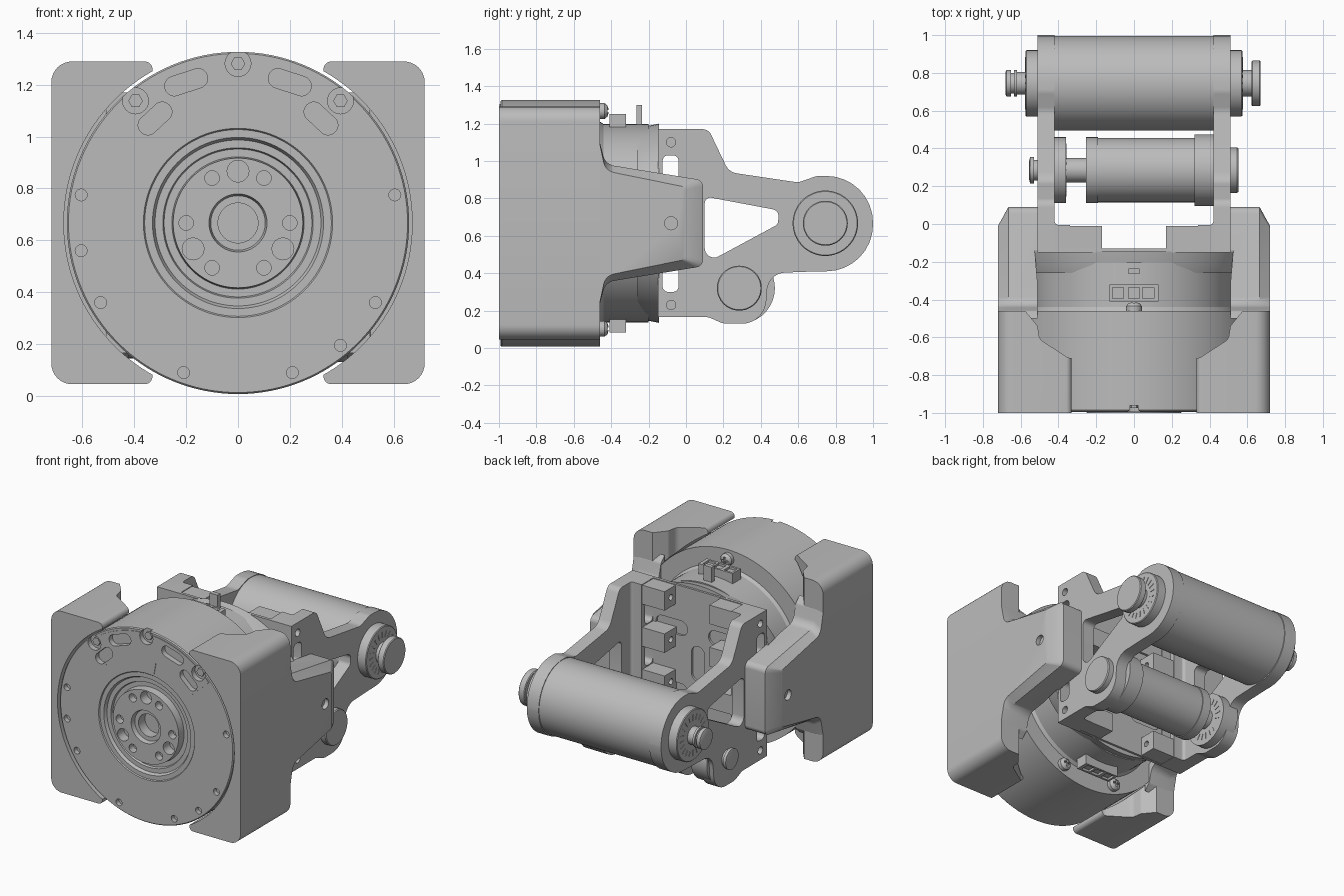
import bpy, bmesh, math
from mathutils import Vector

if "Cube" in bpy.data.objects:
    bpy.data.objects.remove(bpy.data.objects["Cube"])

grey = bpy.data.materials.new("satin grey")
grey.use_nodes = True
grey.diffuse_color = (0.5, 0.5, 0.5, 1)
grey.node_tree.nodes["Principled BSDF"].inputs["Base Color"].default_value = (0.5, 0.5, 0.5, 1)

ZC = 0.667           # height of the drum axis
UPPER = (.745, ZC)   # upper roller axis
LOWER = (.285, .32)  # lower roller axis
parts = []


def place(axis, t, a, b):
    return {"x": (t, a, b), "y": (a, t, b), "z": (a, b, t)}[axis]


def skin(name, rings):
    """Join equal rings of points into a closed solid."""
    bm = bmesh.new()
    loops = [[bm.verts.new(p) for p in ring] for ring in rings]
    n = len(loops[0])
    for low, high in zip(loops, loops[1:]):
        for i in range(n):
            j = (i + 1) % n
            bm.faces.new((low[i], low[j], high[j], high[i]))
    bm.faces.new(loops[0])
    bm.faces.new(loops[-1])
    bmesh.ops.recalc_face_normals(bm, faces=bm.faces)
    mesh = bpy.data.meshes.new(name)
    bm.to_mesh(mesh)
    bm.free()
    mesh.materials.append(grey)
    obj = bpy.data.objects.new(name, mesh)
    bpy.context.collection.objects.link(obj)
    parts.append(obj)
    return obj


def rounded(corners, steps=8):
    """Polygon from (a, b, radius) corners with true arcs."""
    out = []
    for i, (a, b, r) in enumerate(corners):
        p = Vector((a, b))
        if not r:
            out.append(p)
            continue
        u = (Vector(corners[i - 1][:2]) - p).normalized()
        v = (Vector(corners[(i + 1) % len(corners)][:2]) - p).normalized()
        half = u.angle(v) / 2
        c = p + (u + v).normalized() * r / math.sin(half)
        d0 = p + u * r / math.tan(half) - c
        d1 = p + v * r / math.tan(half) - c
        a0 = math.atan2(d0.y, d0.x)
        sweep = (math.atan2(d1.y, d1.x) - a0 + math.pi) % math.tau - math.pi
        for k in range(steps + 1):
            t = a0 + sweep * k / steps
            out.append(c + Vector((math.cos(t), math.sin(t))) * r)
    return out


def prism(name, axis, pts, lo, hi):
    return skin(name, [[place(axis, t, p[0], p[1]) for p in pts] for t in (lo, hi)])


def rect(a0, a1, b0, b1, r=0.0):
    return rounded([(a0, b0, r), (a1, b0, r), (a1, b1, r), (a0, b1, r)])


def box(name, x0, x1, y0, y1, z0, z1, r=0.0):
    return prism(name, "y", rect(x0, x1, z0, z1, r), y0, y1)


def lathe(name, axis, centre, profile, n=96, squash=1.0):
    """Turn (position, radius) points about an axis."""
    ring = [(math.cos(math.tau * i / n), math.sin(math.tau * i / n) * squash) for i in range(n)]
    return skin(name, [[place(axis, t, centre[0] + r * c, centre[1] + r * s) for c, s in ring]
                       for t, r in profile])


def rod(name, axis, centre, r, lo, hi, n=24):
    return lathe(name, axis, centre, [(lo, r), (hi, r)], n)


def slot(name, centre, length, width, angle, lo, hi):
    """Round-ended bar lying across the y axis."""
    ca, sa = math.cos(angle), math.sin(angle)
    return prism(name, "y", [(centre[0] + p.x * ca - p.y * sa, centre[1] + p.x * sa + p.y * ca) for p in
                             rect(-length / 2, length / 2, -width / 2, width / 2, width * .49)], lo, hi)


def cut(obj, *cutters):
    for cutter in cutters:
        mod = obj.modifiers.new("cut", "BOOLEAN")
        mod.operation, mod.solver, mod.object = "DIFFERENCE", "EXACT", cutter
        bpy.context.view_layer.update()
        done = bpy.data.meshes.new_from_object(obj.evaluated_get(bpy.context.evaluated_depsgraph_get()))
        obj.modifiers.clear()
        obj.data = done
        parts.remove(cutter)
        bpy.data.objects.remove(cutter)


def mirror(obj):
    obj.modifiers.new("other side", "MIRROR")


def polar(r, deg):
    return r * math.cos(math.radians(deg)), ZC + r * math.sin(math.radians(deg))


# Motor drum with stepped hub
drum = lathe("motor_drum", "y", (0, ZC), [
    (-.90, .077), (-.97, .077), (-.97, .105), (-1.0, .112), (-1.0, .25), (-.95, .255), (-.95, .285),
    (-.965, .29), (-.965, .32), (-.985, .33), (-.985, .36), (-.992, .365), (-.992, .654),
    (-.985, .66), (-.46, .66)], 128)
for a in range(0, 360, 60):
    cut(drum, rod("cutter", "y", polar(.2, a), .028, -1.1, -.95))
for a in (90, 210, 330):
    cut(drum, rod("cutter", "y", polar(.2, a), .042, -1.1, -.93))
for x, z in ((-.605, .775), (.605, .775), (-.605, .56), (-.53, .36), (.53, .36),
             (.395, .195), (-.21, .09), (.21, .09)):
    cut(drum, rod("cutter", "y", (x, z), .023, -1.1, -.96, 16))

# Cable cover plate on the front face, with a centre tab
sector = []
for a in [*range(42, 82, 3), 81.2, *range(84, 99, 3), 98.8, *range(99, 139, 3)]:
    inner = polar(.38 if abs(a - 90) < 9 else .46, a)
    outer = polar(.64, a)
    sector.append([place("y", y, *p) for y, p in ((-.996, inner), (-.996, outer), (-.98, outer), (-.98, inner))])
plate = skin("front_cover_plate", sector)
for a in (50, 90, 130):
    for o in (drum, plate):
        cut(o, rod("cutter", "y", polar(.615, a), .05, -1.1, -.96))
    rod("front_screw", "y", polar(.615, a), .028, -.975, -.95, 6)
for s in (-1, 1):
    for x, z, length, tilt in ((.2, 1.21, .17, .32), (.32, 1.07, .15, -.75)):
        tilt = -abs(tilt)
        for o in (drum, plate):
            cut(o, slot("cutter", (s * x, z), length, .075, s * tilt, -1.1, -.96))

# Rear housing, arch flange and mounting plate
lathe("rear_housing", "y", (0, ZC), [(-.47, .55), (-.44, .53), (-.2, .53)])
lathe("rear_arch_flange", "y", (0, ZC), [(-.26, .58), (-.22, .595), (-.145, .612)], squash=.87)
mount = box("rear_mount_plate", -.42, .42, -.15, -.13, .165, 1.17, .03)
for x, z in ((-.2, .45), (.2, .45), (-.2, .88), (.2, .88), (0, ZC)):
    cut(mount, slot("cutter", (x, z), .24, .1, 0 if x else math.pi / 2, -.2, 0))

# Connectors above and below the housing
for s in (-1, 1):
    shell = box("connector_shell", -.13, .13, -.41, -.32, *sorted((ZC + s * .5, ZC + s * .585)))
    for x in (-.085, .0, .075):
        cut(shell, box("cutter", x - .03, x + .03, -.395, -.335, *sorted((ZC + s * .57, ZC + s * .7))))
box("cable_tab", -.03, .03, -.265, -.235, 1.15, 1.3)

# Screws on the back of the drum
for a in (90, 250, 290):
    x, z = polar(.6, a)
    screw = lathe("rear_screw", "y", (x, z), [(-.47, .042), (-.435, .042), (-.42, .03), (-.415, .015)], 24)
    for w, h in ((.025, .006), (.006, .025)):
        cut(screw, box("cutter", x - w, x + w, -.43, -.3, z - h, z + h))

# Side covers: corner shell hugging the drum
cover = prism("side_cover", "y", rounded([(.33, .045, .03), (.72, .045, .08), (.72, 1.29, .08), (.33, 1.29, .03)]),
              -1.0, -.46)
cut(cover, rod("cutter", "y", (0, ZC), .672, -1.1, -.3, 128),
    prism("cutter", "z", rounded([(.2, -.71, 0), (.345, -.71, .05), (.5, -.61, .05), (.51, -.54, .03),
                                  (.6, -.43, 0), (.2, -.43, 0)]), -.1, 1.5))
mirror(cover)


# Side covers: tapered rear arm
def arm_outline(top, back, corner, flare):
    half = [(-.5, .47, 0), (-.46, flare, .03), (-.43, top, .07), (back, top - .085, corner)]
    return rounded([(y, ZC + z, r) for y, z, r in half] + [(y, ZC - z, r) for y, z, r in half[::-1]])


wide, slim = arm_outline(.315, .09, .04, .43), arm_outline(.28, -.01, .02, .42)
arm = skin("side_cover_arm", [[(x, p.x, p.y) for p in pts] for x, pts in ((.512, wide), (.665, wide), (.72, slim))])
cut(arm, rod("cutter", "y", (0, ZC), .59, -.6, -.14, 96), rod("cutter", "x", (-.08, ZC), .035, .69, .9))
mirror(arm)

# Fork side plates with a thick foot
fork = prism("fork_plate", "x", rounded([
    (-.15, .165, 0), (.12, .165, .06), (.2, .13, .1), (.42, .13, .13), (.44, .40, .1), (.7, .41, .1),
    (1.0, .41, .25), (1.0, .92, .25), (.7, .92, .08), (.6, .885, .08), (.23, .94, .08),
    (.12, 1.17, .05), (-.15, 1.17, 0)]), .42, .51)
cut(fork, prism("cutter", "x", rounded([(.1, .81, .03), (.5, .735, .04), (.49, .66, .03), (.1, .45, .05)]), .3, .6))
foot = prism("fork_foot", "z", rounded([(.34, -.15, 0), (.43, -.15, 0), (.43, .03, 0), (.42, .03, 0),
                                        (.42, -.005, .02), (.34, -.005, 0)]), .165, 1.17)
for o in (fork, foot):
    for z in (.375, ZC, .955):
        cut(o, prism("cutter", "x", rect(-.125, -.04, z - .075, z + .075, .03), .3, .6))
    for z in (.23, 1.1):
        cut(o, rod("cutter", "x", (-.08, z), .025, .3, .6))
    mirror(o)

# Mounting blocks on the rear plate
for z in (.232, .521, .81, 1.1):
    block = box("mounting_block", .17, .345, -.14, -.01, z - .065, z + .065)
    cut(block, rod("cutter", "x", (-.08, z), .02, .1, .25, 16))
    mirror(block)

# Upper roller and its ends
lathe("upper_roller", "x", UPPER, [(-.505, .245), (-.5, .25), (.5, .25), (.505, .245)])
lathe("upper_axle", "x", UPPER, [
    (-.68, .06), (-.675, .07), (-.65, .07), (-.65, .055), (-.635, .055), (-.635, .07), (-.62, .07),
    (-.62, .06), (-.575, .06), (-.575, .17), (-.57, .175), (.57, .175), (.575, .17), (.575, .07),
    (.622, .07), (.622, .115), (.627, .12), (.665, .12), (.67, .115)], 64)

# Lower roller, gap and end disc
lathe("lower_roller", "x", LOWER, [
    (-.555, .05), (-.55, .07), (-.53, .07), (-.53, .055), (-.48, .055), (-.48, .175), (-.36, .175),
    (-.36, .065), (-.255, .065), (-.255, .175), (-.19, .175), (-.19, .17), (.32, .17), (.32, .19),
    (.43, .19), (.43, .12), (.545, .12), (.552, .115)], 64)

# Radial tick marks on the roller ends
for name, centre, x in (("left_ticks", UPPER, .575), ("right_ticks", UPPER, -.578), ("disc_ticks", LOWER, -.36)):
    for i in range(20):
        t = math.tau * i / 20
        d, w = Vector((math.cos(t), math.sin(t))), Vector((-math.sin(t), math.cos(t))) * .003
        near, far = Vector(centre) + d * .1, Vector(centre) + d * .14
        prism(name, "x", [near - w, far - w, far + w, near + w], x, x + .003)

# Smooth shading with sharp edges kept
bpy.ops.object.select_all(action="DESELECT")
for o in parts:
    o.select_set(True)
bpy.context.view_layer.objects.active = parts[0]
bpy.ops.object.shade_smooth_by_angle(angle=math.radians(30))
